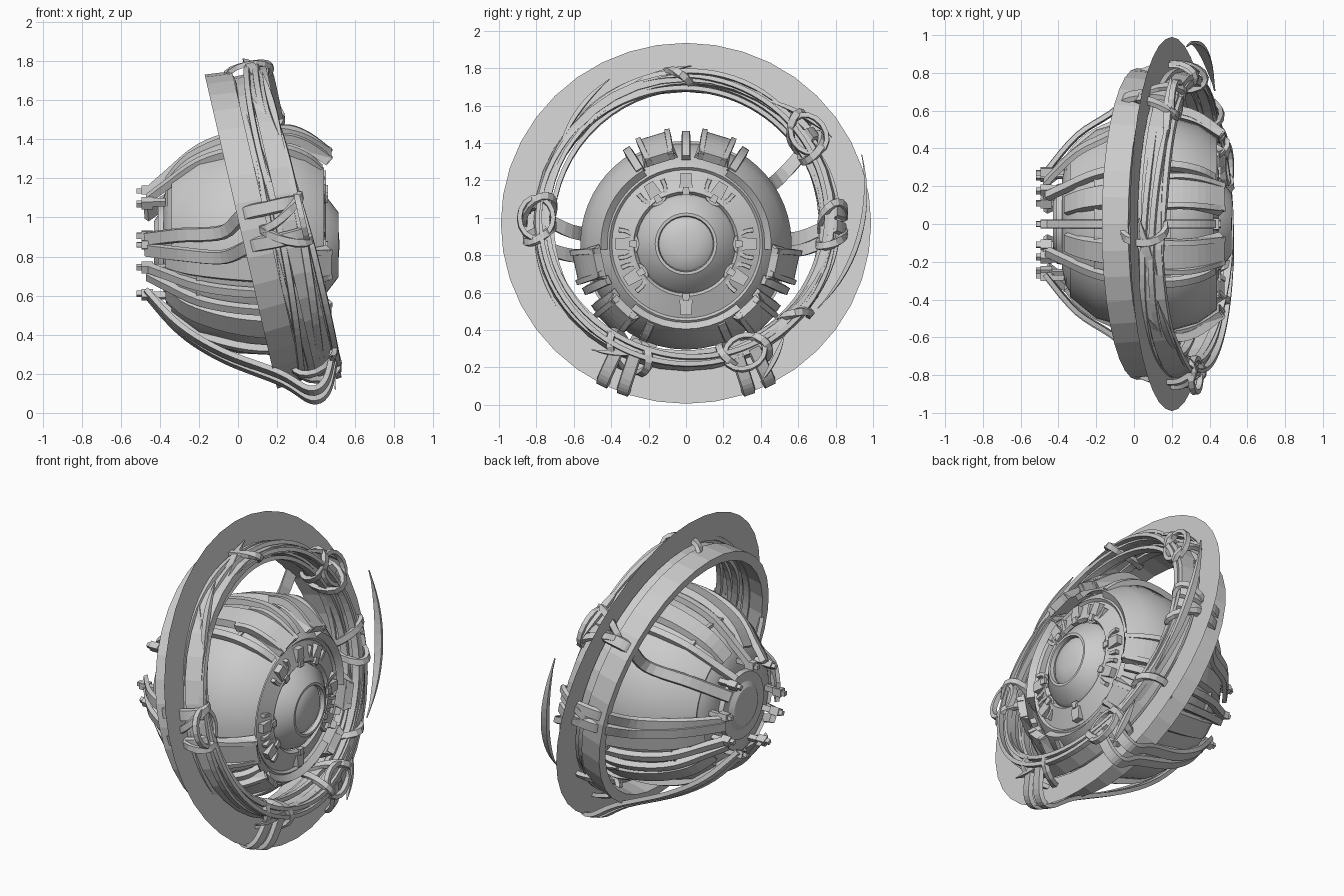
import bpy, bmesh, random
from math import sin, cos, pi, radians
from mathutils import Vector

if "Cube" in bpy.data.objects:
    bpy.data.objects.remove(bpy.data.objects["Cube"])

random.seed(4)
BODY = Vector((0, 0, 0.86))          # body axis runs along x
HUB = Vector((0.2, 0, 0.97))         # tilted ring centre
T = radians(13)
N, V, Y = Vector((cos(T), 0, sin(T))), Vector((-sin(T), 0, cos(T))), Vector((0, 1, 0))
X = Vector((1, 0, 0))


def finish(bm, name, smooth=None):
    bmesh.ops.recalc_face_normals(bm, faces=bm.faces)
    me = bpy.data.meshes.new(name)
    bm.to_mesh(me)
    bm.free()
    ob = bpy.data.objects.new(name, me)
    bpy.context.collection.objects.link(ob)
    if smooth:
        bpy.ops.object.select_all(action='DESELECT')
        ob.select_set(True)
        bpy.context.view_layer.objects.active = ob
        bpy.ops.object.shade_smooth_by_angle(angle=radians(smooth))
    return ob


def body_out(deg):
    return Vector((0, cos(radians(deg)), sin(radians(deg))))


def ring_out(deg):
    return Y * cos(radians(deg)) + V * sin(radians(deg))


def on_body(deg, r, x):
    return BODY + X * x + body_out(deg) * r


def on_ring(deg, r, a):
    return HUB + ring_out(deg) * r + N * a


def revolve(name, profile, place, n=40, closed=False, smooth=None, arc=None):
    """Profile of (axial, radius) pairs turned round the body or ring, fully or over an arc."""
    bm = bmesh.new()
    a0, a1 = arc or (0, 360)
    count = n + 1 if arc else n
    rows = [[bm.verts.new(place(a0 + (a1 - a0) * i / n, r, x)) for x, r in profile] for i in range(count)]
    m = len(profile)
    for i in range(n):
        for j in range(m if closed else m - 1):
            p, q, k = rows[i], rows[(i + 1) % count], (j + 1) % m
            bm.faces.new((p[j], p[k], q[k], q[j]))
    if arc:
        bm.faces.new(rows[0])
        bm.faces.new(rows[-1])
    bmesh.ops.remove_doubles(bm, verts=bm.verts, dist=1e-5)
    return finish(bm, name, smooth)


def sweep(name, pts, outs, w, h, taper=None, loop=False):
    """Flat bar swept along pts; outs give the thickness direction."""
    bm, rows, n = bmesh.new(), [], len(pts)
    for i, p in enumerate(pts):
        a = pts[(i - 1) % n] if loop else pts[max(i - 1, 0)]
        b = pts[(i + 1) % n] if loop else pts[min(i + 1, n - 1)]
        t = (b - a).normalized()
        side = t.cross(outs[i]).normalized()
        up = side.cross(t)
        k = taper(i / (n - 1)) if taper else 1
        rows.append([bm.verts.new(p + side * s * w * k / 2 + up * u * h * k / 2)
                     for s, u in ((-1, -1), (1, -1), (0.8, 1), (-0.8, 1))])
    for i in range(n if loop else n - 1):
        p, q = rows[i], rows[(i + 1) % n]
        for j in range(4):
            bm.faces.new((p[j], p[(j + 1) % 4], q[(j + 1) % 4], q[j]))
    if not loop:
        bm.faces.new(rows[0])
        bm.faces.new(rows[-1])
    return finish(bm, name)


def spline(pts, steps=6):
    """Smooth path through a few points."""
    out = []
    for i in range(len(pts) - 1):
        p0, p1, p2, p3 = pts[max(i - 1, 0)], pts[i], pts[i + 1], pts[min(i + 2, len(pts) - 1)]
        for s in range(steps):
            t = s / steps
            out.append(0.5 * (2 * p1 + (p2 - p0) * t + (2 * p0 - 5 * p1 + 4 * p2 - p3) * t * t
                              + (3 * p1 - p0 - 3 * p2 + p3) * t ** 3))
    return out + [pts[-1]]


def meridian(name, deg, prof, w, h, taper=None):
    pts = spline([on_body(deg, r, x) for x, r in prof], 4)
    return sweep(name, pts, [body_out(deg) + X * (p.x * 1.2) for p in pts], w, h, taper)


def block(name, deg, r, x, sx, sw, sh):
    ends = [on_body(deg, r, x - sx / 2), on_body(deg, r, x + sx / 2)]
    return sweep(name, ends, [body_out(deg)] * 2, sw, sh)


# Eye body: round shell, face ring, iris cone and pupil dome
revolve("body_shell", [(-0.38, 0), (-0.38, 0.24), (-0.36, 0.33), (-0.3, 0.41), (-0.2, 0.475),
        (-0.08, 0.52), (0.05, 0.54), (0.18, 0.54), (0.3, 0.51), (0.38, 0.455), (0.42, 0.41),
        (0.40, 0.39)], on_body, 48, smooth=30)
revolve("face_ring", [(0.36, 0.41), (0.405, 0.40), (0.45, 0.28), (0.43, 0.265)], on_body, 40, smooth=30)
revolve("iris_cone", [(0.42, 0.265), (0.45, 0.25), (0.515, 0.165), (0.515, 0.15), (0.49, 0.145)],
        on_body, 32, smooth=30)
revolve("pupil_dome", [(0.48, 0.15), (0.5, 0.125), (0.515, 0.07), (0.52, 0)], on_body, 32, smooth=40)
revolve("rear_collar", [(-0.36, 0.22), (-0.41, 0.21), (-0.41, 0.15), (-0.43, 0.12), (-0.43, 0)],
        on_body, 24, smooth=30)
for x, r in ((-0.2, 0.48), (0.18, 0.545)):
    revolve("shell_seam", [(x - .012, r - .02), (x - .012, r + .006), (x + .012, r + .006),
                           (x + .012, r - .02)], on_body, 48)

# Curved armour panels between the ribs
panel = [(-0.34, 0.385), (-0.2, 0.5), (0, 0.555), (0.2, 0.565), (0.34, 0.525), (0.44, 0.455),
         (0.41, 0.42), (0.32, 0.49), (0.18, 0.53), (0, 0.52), (-0.2, 0.46), (-0.33, 0.36)]
for a0, a1 in ((-4, 60), (120, 184), (-130, -50)):
    revolve("armour_panel", panel, on_body, 10, True, 30, (a0, a1))

# Wide flared ribs with pointed corners, and thin ribs
wide = [(-0.36, 0.34), (-0.25, 0.46), (-0.05, 0.55), (0.17, 0.585), (0.33, 0.555), (0.465, 0.475)]
for d in (73, 107, -12, 192, -46, 226):
    meridian("wide_rib", d, wide, 0.19, 0.05, lambda t: 0.6 + 0.4 * t)
    for s in (-1, 1):
        meridian("rib_corner", d + s * 7.5, [(0.16, 0.59), (0.26, 0.6), (0.36, 0.56), (0.47, 0.475)],
                 0.035, 0.045)
thin = [(-0.46, 0.28), (-0.37, 0.36), (-0.2, 0.5), (0, 0.57), (0.2, 0.585), (0.34, 0.535), (0.42, 0.46)]
for d in (90, 58, 122, -25, 205, -35, 215, -66, 246):
    meridian("thin_rib", d, thin, 0.05, 0.035)

# Plugs at the rear and clips with loops on the face ring
for d in (90, 50, 130, 10, 180, -25, 205, -66, 246):
    block("rear_plug", d, 0.28, -0.465, 0.06, 0.05, 0.045)
    block("plug_tip", d, 0.275, -0.505, 0.03, 0.03, 0.025)
    block("plug_neck", d, 0.285, -0.41, 0.08, 0.035, 0.03)
for d in (90, 58, 122, 0, 180, -32, 212, -90):
    block("face_clip", d, 0.34, 0.425, 0.05, 0.07, 0.08)
    block("clip_lug", d, 0.285, 0.445, 0.03, 0.04, 0.04)
    out, tan = body_out(d), body_out(d + 90)
    arch = [on_body(d, 0.36, 0.43) + tan * 0.075 * cos(t * pi / 8) - out * 0.1 * sin(t * pi / 8)
            for t in range(9)]
    if abs(d) != 90:
        sweep("clip_loop", arch, [X] * 9, 0.025, 0.03)

# Tilted ring: paper-thin outer disc and two bands with a groove between
revolve("outer_disc", [(0, 0.80), (0, 0.99)], on_ring, 40)
revolve("rear_band", [(-0.19, 0.765), (-0.19, 0.825), (-0.05, 0.81), (-0.05, 0.765)], on_ring, 36, True)
revolve("front_band", [(0.02, 0.765), (0.02, 0.815), (0.125, 0.795), (0.125, 0.75)], on_ring, 36, True)
revolve("groove_floor", [(-0.06, 0.768), (-0.06, 0.78), (0.04, 0.78), (0.04, 0.768)], on_ring, 36, True)

# Long ribbon cables running round the ring
for i in range(16):
    start, span = random.uniform(0, 360), random.uniform(150, 300)
    r0, a0 = random.uniform(0.735, 0.80), random.uniform(-0.08, 0.12)
    f, ph = random.choice((1, 2)), random.uniform(0, 6)
    ang = [start + span * k / 44 for k in range(45)]
    pts = [on_ring(d, r0 + 0.02 * sin(f * radians(d) + ph), a0 + 0.03 * cos(f * radians(d) + ph))
           for d in ang]
    sweep("ring_cable", pts, [ring_out(d) for d in ang], random.uniform(0.03, 0.055), 0.025,
          lambda t: min(1, 0.15 + 6 * t, 0.15 + 6 * (1 - t)))

# Loose tendrils lifting off the ring: start, end, radii, offsets, width
for d0, d1, r0, r1, a0, a1, w in ((20, -35, 1.0, 0.86, .16, .12, .05), (120, 88, 0.76, 0.86, .1, .02, .06),
                                  (118, 150, 0.87, 0.78, .1, .12, .04), (150, 128, 0.74, 0.82, .1, .02, .06),
                                  (-50, -66, 0.82, 0.98, .1, .1, .04), (58, 30, 0.77, 0.9, .12, .1, .05),
                                  (-125, -105, 0.88, 0.76, .12, .12, .04)):
    ang = [d0 + (d1 - d0) * k / 14 for k in range(15)]
    pts = [on_ring(d, r0 + (r1 - r0) * k / 14, a0 + (a1 - a0) * k / 14) for k, d in enumerate(ang)]
    sweep("tendril", pts, [ring_out(d) for d in ang], w, 0.025, lambda t: max(0.15, 1 - abs(2 * t - 1) ** 2))

# Wraps binding the cables: angle, radial size
for d, size in ((180, .08), (35, .08), (-3, .07), (-67, .08), (-113, .08), (-42, .05), (92, .05)):
    for k in (-1, 1) if size > .06 else (0,):
        turn = [2 * pi * j / 16 for j in range(16)]
        pts = [on_ring(d + k * 4 + 5 * sin(t + k), 0.785 + size * sin(t), 0.03 + 0.12 * cos(t)) for t in turn]
        sweep("binding_wrap", pts, [ring_out(d) * sin(t) + N * cos(t) for t in turn], 0.045, 0.025, loop=True)
# Flat loops lying across the front of each main knot
for d in (180, 35, -67):
    turn = [2 * pi * j / 16 for j in range(16)]
    pts = [on_ring(d + 8 * cos(t), 0.80 + 0.09 * sin(t), 0.13) for t in turn]
    sweep("knot_loop", pts, [N] * 16, 0.03, 0.03, loop=True)

# Straps from the rear plugs out to the ring knots
for d in (174, 186, 35, -3, 3, -63, -70, -110, -117):
    low = d < -60
    path = spline([on_body(d, 0.27, -0.47), on_body(d, 0.47, -0.3), on_body(d, 0.62, -0.08),
                   on_ring(d, 0.85 if low else 0.8, -0.16), on_ring(d, 0.98 if low else 0.84, -0.03),
                   on_ring(d, 0.95 if low else 0.84, 0.06), on_ring(d, 0.8, 0.13)], 5)
    outs = [ring_out(d) + N * (-0.6 if i < 18 else (i - 20) * 0.2) for i in range(len(path))]
    sweep("linking_strap", path, outs, 0.075, 0.025)
